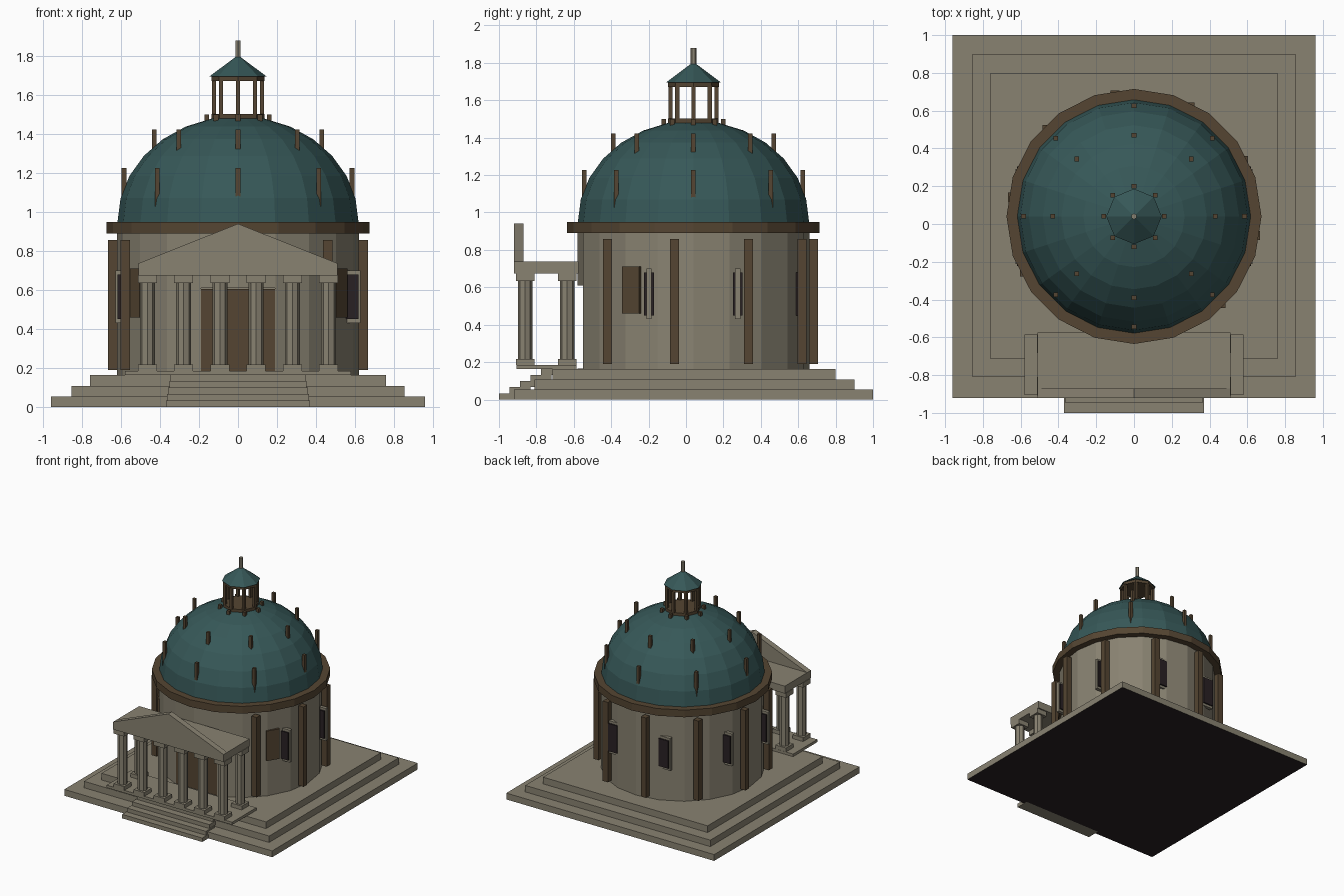
import bpy, bmesh
from math import sin, cos, pi, radians
from mathutils import Matrix, Vector

if "Cube" in bpy.data.objects:
    bpy.data.objects.remove(bpy.data.objects["Cube"], do_unlink=True)

CY = 0.04  # y of the rotunda axis


def material(name, rgb):
    m = bpy.data.materials.new(name)
    m.use_nodes = True
    m.diffuse_color = (*rgb, 1)
    m.node_tree.nodes["Principled BSDF"].inputs["Base Color"].default_value = (*rgb, 1)
    return m


STONE = material("warm grey stone", (0.25, 0.225, 0.167))
BROWN = material("brown trim", (0.09, 0.06, 0.032))
TEAL = material("teal copper", (0.037, 0.097, 0.097))
DARK = material("dark glass", (0.022, 0.015, 0.017))


def finish(name, bm, mat):
    bmesh.ops.recalc_face_normals(bm, faces=bm.faces)
    mesh = bpy.data.meshes.new(name)
    bm.to_mesh(mesh)
    bm.free()
    mesh.materials.append(mat)
    ob = bpy.data.objects.new(name, mesh)
    bpy.context.collection.objects.link(ob)
    return ob


def add_box(bm, x0, x1, y0, y1, z0, z1, turn=Matrix()):
    size = Matrix.Diagonal((x1 - x0, y1 - y0, z1 - z0, 1))
    mid = Matrix.Translation(((x0 + x1) / 2, (y0 + y1) / 2, (z0 + z1) / 2))
    bmesh.ops.create_cube(bm, size=1, matrix=turn @ mid @ size)


def box(name, mat, *dims):
    bm = bmesh.new()
    add_box(bm, *dims)
    return finish(name, bm, mat)


def add_prism(bm, x, y, r0, r1, z0, z1, sides):
    bmesh.ops.create_cone(bm, cap_ends=True, segments=sides, radius1=r0, radius2=r1,
                          depth=z1 - z0, matrix=Matrix.Translation((x, y, (z0 + z1) / 2)))


def prism(name, mat, r0, r1, z0, z1, sides):
    bm = bmesh.new()
    add_prism(bm, 0, CY, r0, r1, z0, z1, sides)
    return finish(name, bm, mat)


def ring_of_boxes(name, mat, angles, r, hx, hy, z0, z1):
    """Square-on boxes of half sizes hx, hy, set around the rotunda axis."""
    bm = bmesh.new()
    for a in angles:
        x, y = r * cos(radians(a)), CY + r * sin(radians(a))
        add_box(bm, x - hx, x + hx, y - hy, y + hy, z0, z1)
    return finish(name, bm, mat)


# Stepped base, dark underneath
for name, hx, y0, y1, z0, z1 in (("lower_tier", 0.96, -0.92, 1.0, 0, 0.053),
                                 ("middle_tier", 0.855, -0.81, 0.9, 0.053, 0.107),
                                 ("upper_tier", 0.76, -0.715, 0.8, 0.107, 0.163)):
    tier = box(name, STONE, -hx, hx, y0, y1, z0, z1)
    tier.data.materials.append(DARK)
    for face in tier.data.polygons:
        face.material_index = 1 if face.normal.z < -0.5 else 0

# Entrance stairs
bm = bmesh.new()
for i in range(5):
    hx, y, z = 0.37 - 0.006 * i, -1 + 0.056 * i, 0.033 * i
    add_box(bm, -hx, hx, y, y + 0.112, z, z + 0.033)
finish("entrance_steps", bm, STONE)

# Drum with a doorway recess
drum = prism("drum", STONE, 0.62, 0.62, 0.16, 0.9, 20)
cutter = box("doorway_cutter", STONE, -0.19, 0.19, -0.8, -0.5, 0.165, 0.61)
cutter.hide_render = True
cutter.hide_viewport = True
cut = drum.modifiers.new("doorway", "BOOLEAN")
cut.operation = "DIFFERENCE"
cut.object = cutter
box("door", BROWN, -0.189, 0.189, -0.545, -0.495, 0.165, 0.605)

# Drum trim and windows, leaving the portico side clear
pilaster_angles = [27 + 36 * i for i in range(-2, 6)]
window_angles = [22.5 + 45 * i for i in range(-1, 5)]
ring_of_boxes("pilasters", BROWN, pilaster_angles, 0.65, 0.024, 0.024, 0.19, 0.857)
ring_of_boxes("window_frames", STONE, window_angles, 0.62, 0.055, 0.014, 0.43, 0.7)
ring_of_boxes("window_glass", DARK, window_angles, 0.62, 0.046, 0.026, 0.45, 0.68)
prism("cornice", BROWN, 0.675, 0.675, 0.89, 0.95, 20)

# Wall panels beside the portico
bm = bmesh.new()
for a in (-32.3, 212.3):
    turn = Matrix.Translation((0, CY, 0)) @ Matrix.Rotation(radians(a), 4, "Z")
    add_box(bm, 0.59, 0.63, -0.053, 0.053, 0.46, 0.71, turn)
finish("wall_panels", bm, BROWN)

# Dome, turned from a quarter ellipse
bm = bmesh.new()
ROWS = 7
pts = [Vector((0.618 * cos(t * pi / 2 / ROWS), CY, 0.95 + 0.542 * sin(t * pi / 2 / ROWS)))
       for t in range(ROWS + 1)]
vs = [bm.verts.new(p) for p in pts]
edges = [bm.edges.new(pair) for pair in zip(vs, vs[1:])]
bmesh.ops.spin(bm, geom=vs + edges, cent=(0, CY, 0), axis=(0, 0, 1), angle=2 * pi, steps=20)
bmesh.ops.remove_doubles(bm, verts=bm.verts, dist=0.001)
finish("dome", bm, TEAL)

# Posts standing on the dome
EIGHTHS = [45 * i for i in range(8)]
for name, r, z in (("lower_dome_posts", 0.585, 1.127), ("middle_dome_posts", 0.43, 1.323),
                   ("upper_dome_posts", 0.16, 1.4)):
    ring_of_boxes(name, BROWN, EIGHTHS, r, 0.012, 0.012, z - 0.1, z + 0.1)

# Lantern
prism("lantern_floor", BROWN, 0.135, 0.135, 1.475, 1.503, 8)
ring_of_boxes("lantern_posts", BROWN, EIGHTHS, 0.123, 0.011, 0.011, 1.5, 1.68)
prism("lantern_ring", BROWN, 0.137, 0.137, 1.672, 1.697, 8)
prism("lantern_roof", TEAL, 0.147, 0, 1.695, 1.805, 8)
prism("finial", STONE, 0.016, 0.016, 1.795, 1.88, 6)

# Portico floor, columns and entablature
box("portico_floor", STONE, -0.58, 0.58, -0.905, -0.585, 0.163, 0.185)
spots = [(-0.465 + 0.186 * i, -0.86) for i in range(6)] + [(-0.465, -0.635), (0.465, -0.635)]
shafts, blocks = bmesh.new(), bmesh.new()
for x, y in spots:
    add_prism(shafts, x, y, 0.038, 0.038, 0.21, 0.64, 8)
    for z0, z1 in ((0.185, 0.217), (0.635, 0.676)):
        add_box(blocks, x - 0.049, x + 0.049, y - 0.049, y + 0.049, z0, z1)
finish("column_shafts", shafts, STONE)
finish("column_bases_and_capitals", blocks, STONE)
box("entablature", STONE, -0.51, 0.51, -0.92, -0.575, 0.675, 0.737)

# Pediment
bm = bmesh.new()
for y in (-0.92, -0.87):
    for x, z in ((-0.51, 0.737), (0.51, 0.737), (0, 0.94)):
        bm.verts.new((x, y, z))
bmesh.ops.convex_hull(bm, input=bm.verts)
finish("pediment", bm, STONE)
